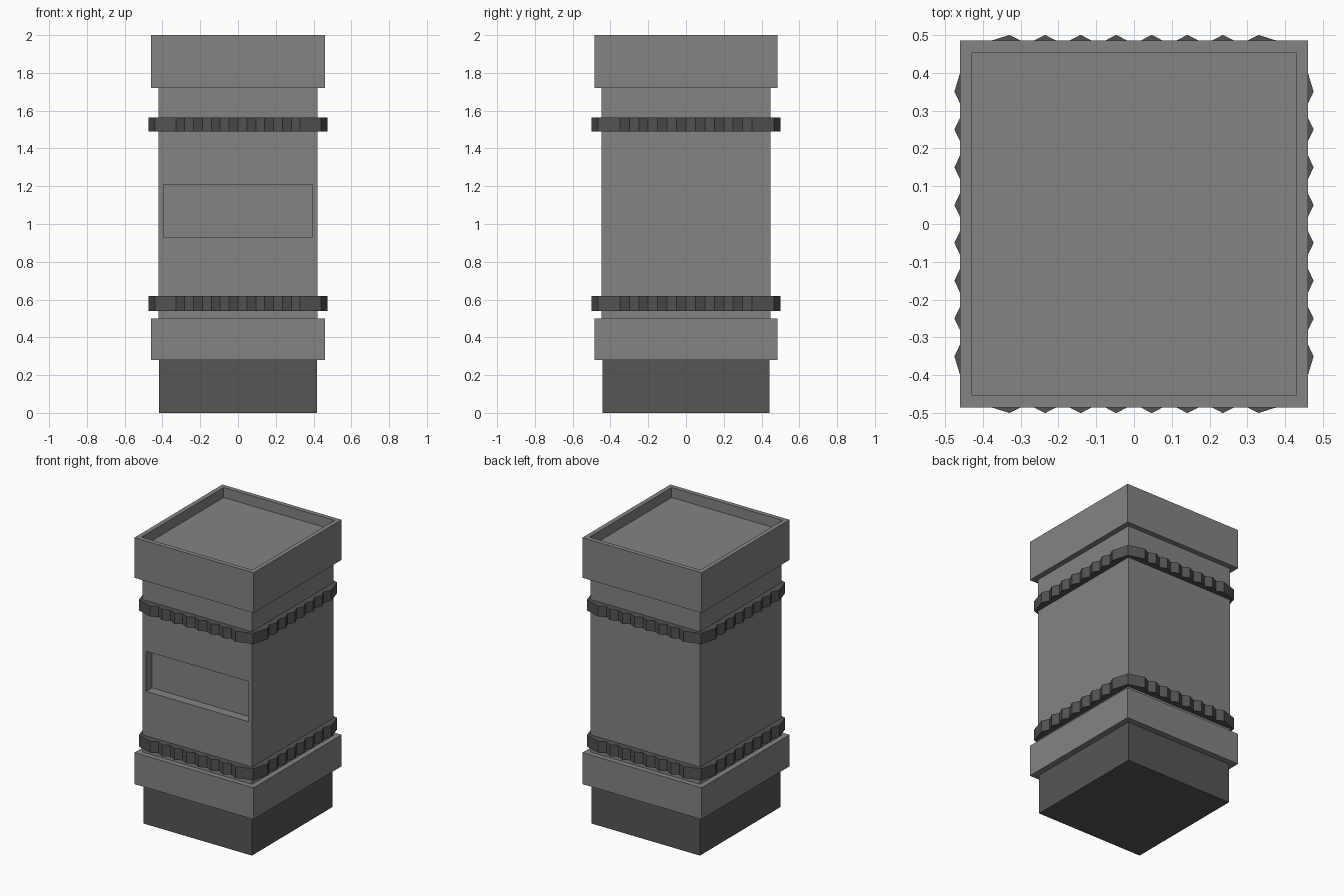
import bpy, bmesh
from mathutils import Vector

if "Cube" in bpy.data.objects:
    bpy.data.objects.remove(bpy.data.objects["Cube"])


def material(name, rgb):
    m = bpy.data.materials.new(name)
    m.diffuse_color = (*rgb, 1)
    m.use_nodes = True
    m.node_tree.nodes["Principled BSDF"].inputs["Base Color"].default_value = m.diffuse_color
    return m


GREY = material("mid grey", (0.23, 0.23, 0.23))
CHARCOAL = material("charcoal", (0.085, 0.085, 0.085))
WARM = material("warm dark grey", (0.098, 0.093, 0.088))


def finish(bm, name, mat):
    bmesh.ops.recalc_face_normals(bm, faces=bm.faces)
    me = bpy.data.meshes.new(name)
    bm.to_mesh(me)
    bm.free()
    me.materials.append(mat)
    ob = bpy.data.objects.new(name, me)
    bpy.context.collection.objects.link(ob)
    return ob


def box(hx, hy, z0, z1):
    bm = bmesh.new()
    bmesh.ops.create_cube(bm, size=2)
    for v in bm.verts:
        v.co = Vector((v.co.x * hx, v.co.y * hy, z1 if v.co.z > 0 else z0))
    return bm


def recess(bm, direction, place, depth):
    """Sink a rectangular pocket into the face pointing along direction."""
    direction = Vector(direction)
    bm.normal_update()
    face = max(bm.faces, key=lambda f: f.normal.dot(direction))
    bmesh.ops.inset_region(bm, faces=[face], thickness=0.02)
    for v in face.verts:
        v.co = place(v.co)
    floor = bmesh.ops.extrude_discrete_faces(bm, faces=[face])["faces"][0]
    for v in floor.verts:
        v.co -= direction * depth


def sign(a):
    return 1 if a > 0 else -1


# plinth and lower collar
finish(box(0.418, 0.443, 0, 0.28), "plinth", WARM)
finish(box(0.46, 0.485, 0.28, 0.50), "lower_collar", GREY)

# main shaft with the front panel pocket
shaft = box(0.422, 0.448, 0.50, 1.72)
recess(shaft, (0, -1, 0),
       lambda c: Vector((0.395 * sign(c.x), c.y, 1.21 if c.z > 1.1 else 0.93)), 0.065)
finish(shaft, "shaft", GREY)

# cap with the shallow tray on top
cap = box(0.46, 0.485, 1.72, 2.0)
recess(cap, (0, 0, 1),
       lambda c: Vector((0.428 * sign(c.x), 0.453 * sign(c.y), c.z)), 0.07)
finish(cap, "cap", GREY)


# zigzag rings: eight ridges per side, flat corners
def zigzag(step, peak, valley):
    return [((i - 7) * step, peak if i % 2 == 0 else valley) for i in range(15)]


def ring(name, z0, z1):
    front = zigzag(0.047, 0.5, 0.476)
    side = zigzag(0.05, 0.475, 0.451)
    outline = [(-0.44, -0.465)] + [(t, -d) for t, d in front]
    outline += [(0.44, -0.465)] + [(d, t) for t, d in side]
    outline += [(-x, -y) for x, y in outline]
    bm = bmesh.new()
    face = bm.faces.new([bm.verts.new((x, y, z0)) for x, y in outline])
    top = bmesh.ops.extrude_face_region(bm, geom=[face], use_keep_orig=True)["geom"]
    for v in top:
        if isinstance(v, bmesh.types.BMVert):
            v.co.z = z1
    finish(bm, name, CHARCOAL)


ring("lower_ring", 0.54, 0.62)
ring("upper_ring", 1.49, 1.565)
